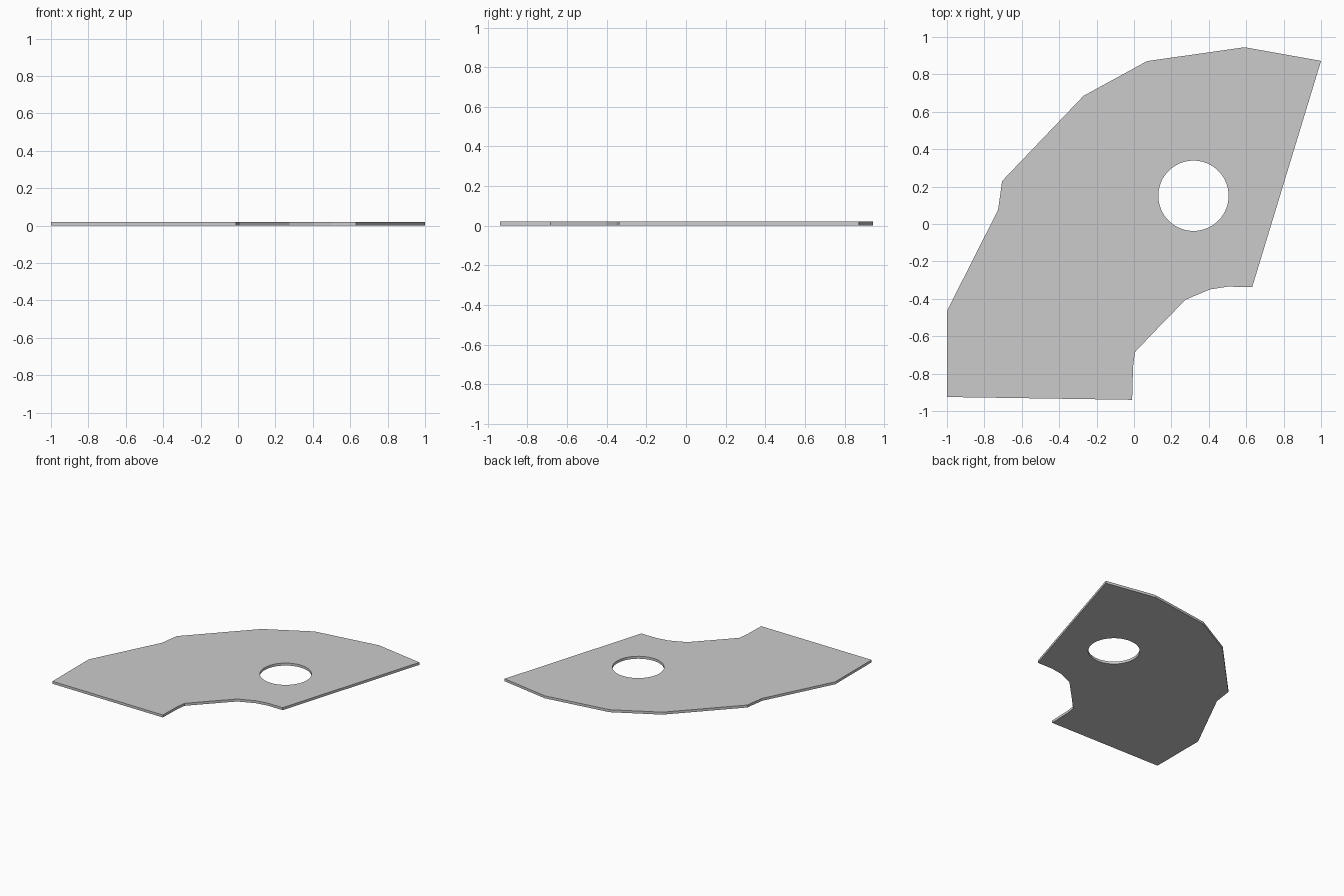
import bpy, bmesh, math

if "Cube" in bpy.data.objects:
    bpy.data.objects.remove(bpy.data.objects["Cube"])

THICKNESS = 0.02
HOLE_CENTER, HOLE_RADIUS, HOLE_SIDES = (0.318, 0.151), 0.188, 64

# Plate outline, counter-clockwise seen from above
outline = [(-1, -0.925), (-0.01, -0.94), (-0.005, -0.76), (0.005, -0.685),
           (0.10, -0.585), (0.275, -0.405), (0.405, -0.35), (0.50, -0.335),
           (0.632, -0.337), (1, 0.872), (0.592, 0.945), (0.07, 0.871),
           (-0.27, 0.685), (-0.705, 0.23), (-0.727, 0.075), (-1, -0.465)]

# Round hole
hole = [(HOLE_CENTER[0] + HOLE_RADIUS * math.cos(i * math.tau / HOLE_SIDES),
         HOLE_CENTER[1] + HOLE_RADIUS * math.sin(i * math.tau / HOLE_SIDES))
        for i in range(HOLE_SIDES)]


def add_loop(bm, points):
    verts = [bm.verts.new((x, y, 0)) for x, y in points]
    return [bm.edges.new((verts[i - 1], verts[i])) for i in range(len(verts))]


# Flat plate filled between outline and hole, then thickened upwards
bm = bmesh.new()
edges = add_loop(bm, outline) + add_loop(bm, hole)
bmesh.ops.triangle_fill(bm, edges=edges, use_beauty=True, normal=(0, 0, 1))
ext = bmesh.ops.extrude_face_region(bm, geom=bm.faces[:], use_keep_orig=True)
top = [g for g in ext["geom"] if isinstance(g, bmesh.types.BMVert)]
bmesh.ops.translate(bm, verts=top, vec=(0, 0, THICKNESS))
bmesh.ops.recalc_face_normals(bm, faces=bm.faces[:])

mesh = bpy.data.meshes.new("plate")
bm.to_mesh(mesh)
bm.free()
plate = bpy.data.objects.new("plate", mesh)
bpy.context.collection.objects.link(plate)

# Smooth hole wall, sharp rims and corners
bpy.context.view_layer.objects.active = plate
plate.select_set(True)
bpy.ops.object.shade_smooth_by_angle(angle=math.radians(7))
